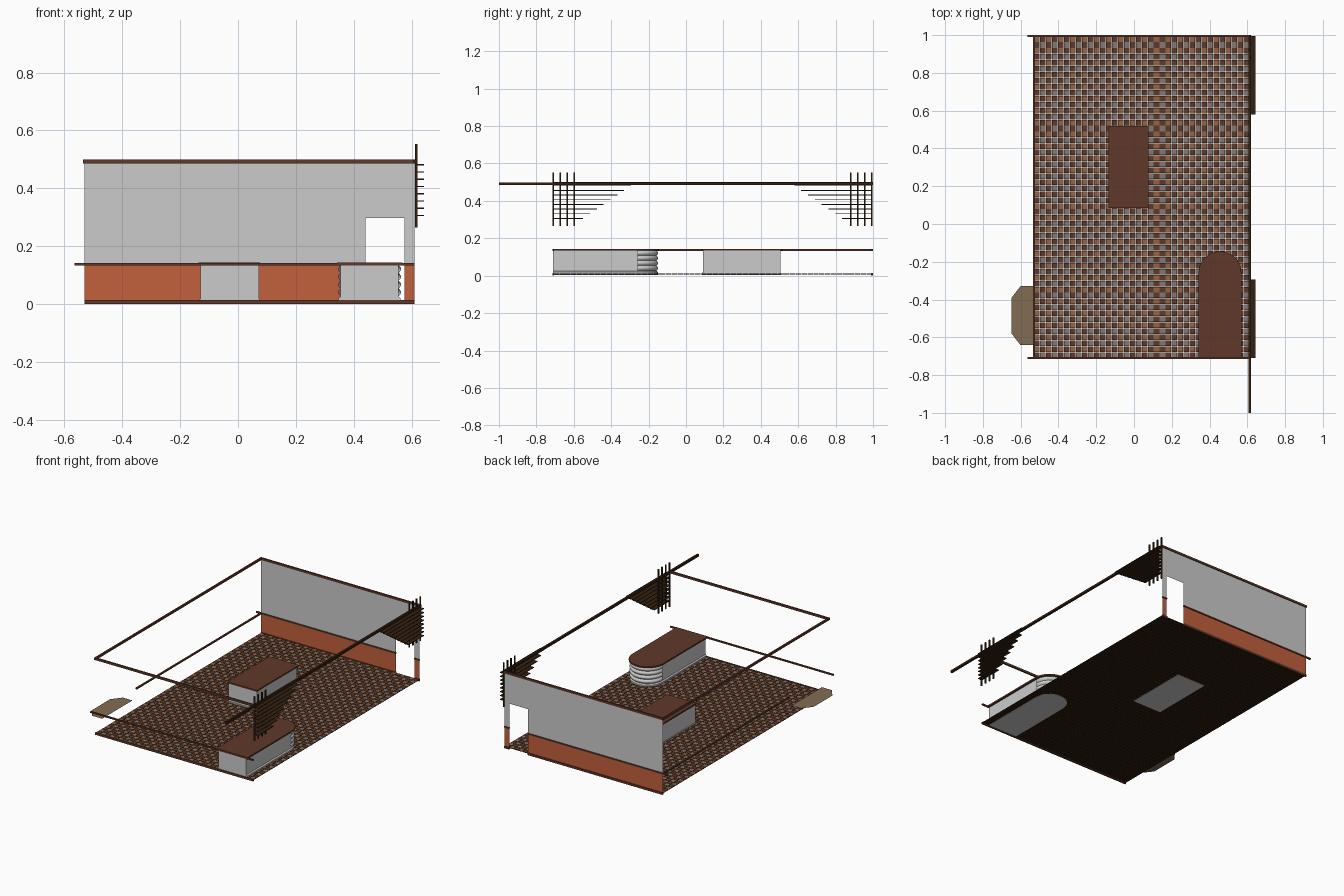
import bpy, bmesh, math

if "Cube" in bpy.data.objects:
    bpy.data.objects.remove(bpy.data.objects["Cube"])


def material(name, r, g, b):
    m = bpy.data.materials.new(name)
    m.diffuse_color = (r, g, b, 1)
    m.use_nodes = True
    m.node_tree.nodes["Principled BSDF"].inputs["Base Color"].default_value = m.diffuse_color
    return m


WOOD = material("brown_wood", 0.115, 0.04, 0.023)
DARK = material("dark_wood", 0.035, 0.015, 0.006)
RED = material("terracotta", 0.54, 0.115, 0.045)
TAN = material("tan_stone", 0.22, 0.15, 0.085)
OCHRE = material("ochre_tile", 0.28, 0.13, 0.06)
GREY = material("grey_tile", 0.22, 0.19, 0.17)

X0, X1, Y0, Y1 = -0.53, 0.61, -0.71, 0.995   # room footprint


def finish(bm, name, mats=()):
    me = bpy.data.meshes.new(name)
    bm.to_mesh(me)
    bm.free()
    for m in mats:
        me.materials.append(m)
    ob = bpy.data.objects.new(name, me)
    bpy.context.collection.objects.link(ob)
    return ob


def add_box(bm, x0, x1, y0, y1, z0, z1):
    vs = bmesh.ops.create_cube(bm, size=1)["verts"]
    for v in vs:
        v.co.x = x1 if v.co.x > 0 else x0
        v.co.y = y1 if v.co.y > 0 else y0
        v.co.z = z1 if v.co.z > 0 else z0
    return {f for v in vs for f in v.link_faces}


def box(name, dims, mat=None):
    bm = bmesh.new()
    add_box(bm, *dims)
    return finish(bm, name, [mat] if mat else [])


def polygons(name, loops, mat=None):
    bm = bmesh.new()
    for loop in loops:
        bm.faces.new([bm.verts.new(p) for p in loop])
    return finish(bm, name, [mat] if mat else [])


# Floor: small square tiles in a repeating 2 x 2 colour block, dark undersides
NX, NY, GAP = 36, 54, 0.0012
px, py = (X1 - X0) / NX, (Y1 - Y0) / NY
bm = bmesh.new()
for i in range(NX):
    for j in range(NY):
        x, y = X0 + i * px, Y0 + j * py
        colour = ((0, 1), (2, 0))[i % 2][j % 2]
        for f in add_box(bm, x + GAP, x + px - GAP, y + GAP, y + py - GAP, 0.007, 0.011):
            f.normal_update()
            f.material_index = colour if f.normal.z > 0.5 else 3
finish(bm, "floor_tiles", [WOOD, OCHRE, GREY, DARK])

# Back wall: thin panels around the door opening
DX0, DX1, DZ, RAIL = 0.44, 0.575, 0.297, 0.138


def wall_panel(x0, x1, z0, z1):
    return [(x0, Y1, z0), (x1, Y1, z0), (x1, Y1, z1), (x0, Y1, z1)]


polygons("back_wall_upper", [wall_panel(X0, DX0, RAIL, 0.493), wall_panel(DX0, DX1, DZ, 0.493),
                             wall_panel(DX1, X1, RAIL, 0.493)])
polygons("back_wall_lower", [wall_panel(X0, DX0, 0, RAIL), wall_panel(DX1, X1, 0, RAIL)], RED)

# Trim boards: skirting, dado rail and crown
T = 0.005
for name, x0, x1, y in (("back_left", X0, DX0, Y1), ("back_right", DX1, X1, Y1), ("front", X0, X1, Y0)):
    box("skirting_" + name, (x0, x1, y - T, y + T, 0, 0.014), WOOD)
    left = x0 - 0.035 if x0 == X0 else x0
    box("dado_rail_" + name, (left, x1, y - T, y + T, 0.133, 0.142), WOOD)
box("dado_rail_left", (X0 - T, X0 + T, -0.29, Y1, 0.133, 0.142), WOOD)
for name, y in (("back", Y1), ("front", Y0)):
    box("crown_" + name, (X0 - T, X1, y - T, y + T, 0.486, 0.5), WOOD)
box("crown_left", (X0 - T, X0 + T, Y0, Y1, 0.486, 0.5), WOOD)

# Long roof beam on the open right side
box("right_beam", (0.606, 0.62, -1, 1, 0.485, 0.499), DARK)

# Corner trellises: four posts and stepped slats, mirrored front to back
MID = (Y0 + Y1) / 2
for name, s in (("front", 1), ("back", -1)):
    bm = bmesh.new()

    def mirrored(x0, x1, a, b, z0, z1):
        ya, yb = MID + s * (a - MID), MID + s * (b - MID)
        add_box(bm, x0, x1, min(ya, yb), max(ya, yb), z0, z1)

    for k in range(4):
        y = Y0 + 0.001 + k * 0.0375
        mirrored(0.612, 0.62, y - 0.004, y + 0.004, 0.265, 0.553)
    for k in range(8):
        z = 0.306 + k * 0.025
        mirrored(0.612, 0.643, Y0, -0.55 + k * 0.0365, z - 0.0022, z + 0.0022)
    finish(bm, name + "_trellis", [DARK])

# Middle counter
box("middle_counter_body", (-0.13, 0.072, 0.09, 0.505, 0.005, 0.134))
box("middle_counter_plinth", (-0.134, 0.076, 0.086, 0.509, 0.005, 0.018))
box("middle_counter_top", (-0.136, 0.076, 0.086, 0.518, 0.134, 0.144), WOOD)

# Bar counter with a round back end
CX, CY, FRONT = 0.455, -0.258, -0.71


def bar_outline(r, front, n=20):
    pts = [(CX + r * math.cos(math.pi * k / n), CY + r * math.sin(math.pi * k / n)) for k in range(n + 1)]
    return pts + [(CX - r, front), (CX + r, front)]


def bar_slab(name, levels, front, mat=None):
    bm = bmesh.new()
    rings = [[bm.verts.new((x, y, z)) for x, y in bar_outline(r, front)] for r, z in levels]
    n = len(rings[0])
    for a, b in zip(rings, rings[1:]):
        for k in range(n):
            bm.faces.new((a[k], a[(k + 1) % n], b[(k + 1) % n], b[k]))
    bm.faces.new(rings[0][::-1])
    bm.faces.new(rings[-1])
    return finish(bm, name, [mat] if mat else [])


bar_slab("bar_counter_body", [(0.1, 0.005), (0.1, 0.134)], FRONT)
bar_slab("bar_counter_plinth", [(0.107, 0.005), (0.107, 0.02), (0.1, 0.026)], FRONT)
bar_slab("bar_counter_top", [(0.113, 0.134), (0.113, 0.144)], FRONT - 0.004, WOOD)

# Padded bands around the round end
BANDS, LOW, HIGH = 4, 0.027, 0.134
bm = bmesh.new()
h = (HIGH - LOW) / BANDS
rows = []
for band in range(BANDS):
    for k in range(7 if band == BANDS - 1 else 6):
        t = k / 6
        r = 0.1 + 0.009 * math.sin(math.pi * t)
        rows.append([bm.verts.new((CX + r * math.cos(math.pi * a / 20), CY + r * math.sin(math.pi * a / 20),
                                   LOW + (band + t) * h)) for a in range(21)])
for a, b in zip(rows, rows[1:]):
    for k in range(20):
        bm.faces.new((a[k], a[k + 1], b[k + 1], b[k]))
pads = finish(bm, "bar_counter_padding")
bpy.context.view_layer.objects.active = pads
pads.select_set(True)
bpy.ops.object.shade_smooth_by_angle(angle=math.radians(35))

# Bay seat projecting from the left side
polygons("bay_seat", [[(x, y, 0.075) for x, y in (
    (-0.53, -0.64), (-0.53, -0.328), (-0.6, -0.328), (-0.648, -0.39), (-0.648, -0.58), (-0.602, -0.64))]], TAN)
